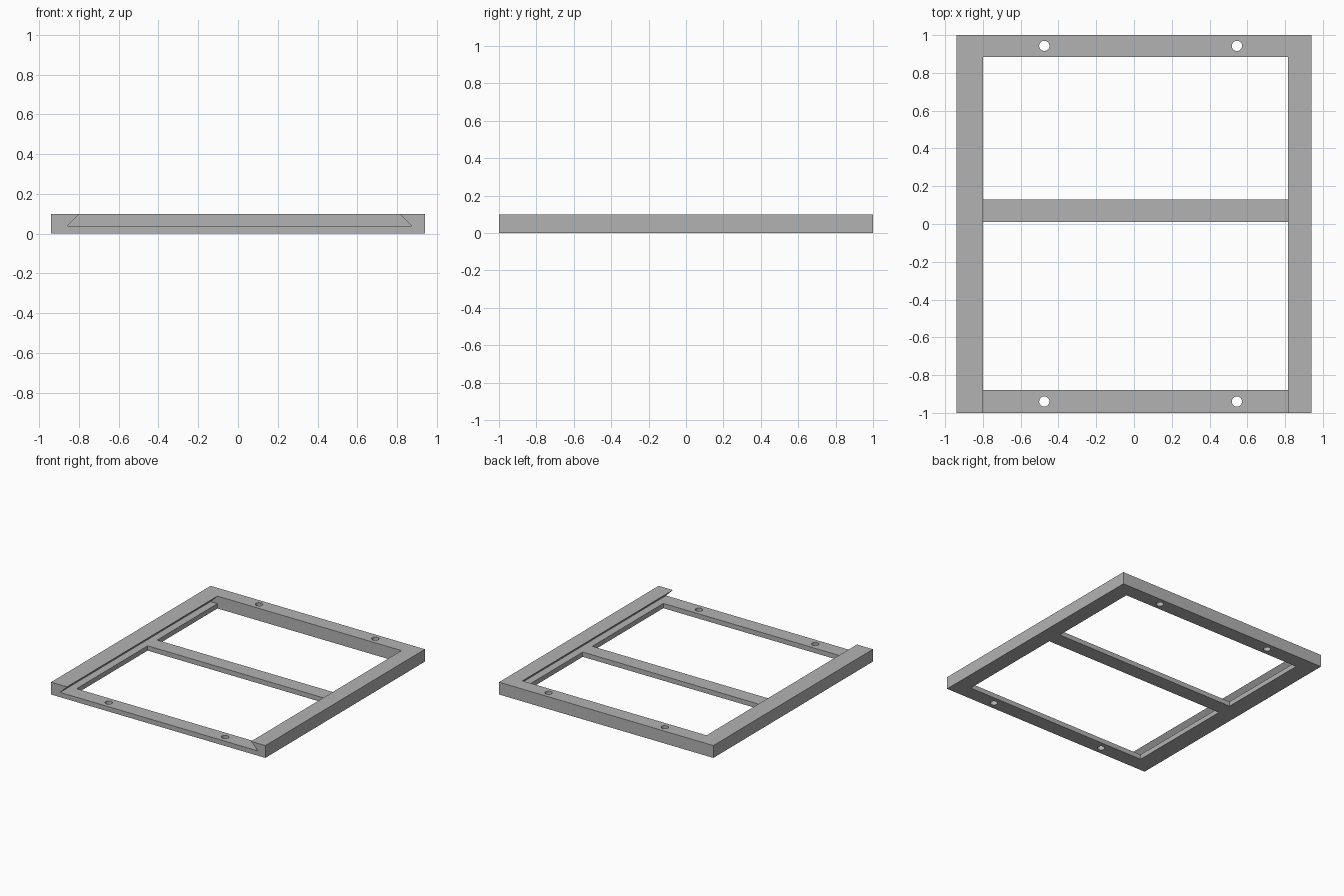
import bpy
import bmesh

cube = bpy.data.objects.get("Cube")
if cube:
    bpy.data.objects.remove(cube, do_unlink=True)

HALF_X, HALF_Y = 0.94, 1.0
HEIGHT, FLOOR = 0.098, 0.038       # full frame height, groove floor height
LEFT, RIGHT = -0.80, 0.815         # opening and groove mouth
UNDERCUT = 0.06
BACK_INNER, FRONT_INNER = 0.885, -0.88
HOLE_X, HOLE_R = (-0.475, 0.545), 0.027

grey = bpy.data.materials.new("plain grey")
grey.use_nodes = True
colour = (0.45, 0.45, 0.45, 1)
grey.diffuse_color = colour
grey.node_tree.nodes["Principled BSDF"].inputs["Base Color"].default_value = colour


def extrude_profile(name, points, y0, y1):
    """Extrude a closed x-z profile along y."""
    bm = bmesh.new()
    face = bm.faces.new([bm.verts.new((x, y0, z)) for x, z in points])
    ext = bmesh.ops.extrude_face_region(bm, geom=[face])
    moved = [v for v in ext["geom"] if isinstance(v, bmesh.types.BMVert)]
    bmesh.ops.translate(bm, verts=moved, vec=(0, y1 - y0, 0))
    bmesh.ops.recalc_face_normals(bm, faces=bm.faces)
    mesh = bpy.data.meshes.new(name)
    bm.to_mesh(mesh)
    bm.free()
    mesh.materials.append(grey)
    obj = bpy.data.objects.new(name, mesh)
    bpy.context.collection.objects.link(obj)
    return obj


def bar(name, x0, x1, y0, y1, top):
    return extrude_profile(name, [(x0, 0), (x1, 0), (x1, top), (x0, top)], y0, y1)


def rail(name, outer, inner, side):
    """Side rail with an undercut groove above its inner ledge."""
    deep = inner + side * UNDERCUT
    profile = [(outer, 0), (inner, 0), (inner, FLOOR),
               (deep, FLOOR), (inner, HEIGHT), (outer, HEIGHT)]
    return extrude_profile(name, profile, -HALF_Y, BACK_INNER)


def drill(obj, y):
    """Cut the round screw holes through a bar."""
    for i, x in enumerate(HOLE_X):
        bpy.ops.mesh.primitive_cylinder_add(vertices=32, radius=HOLE_R, depth=1,
                                            location=(x, y, 0))
        cutter = bpy.context.object
        cutter.name = f"{obj.name}_hole_cutter_{i}"
        cutter.data.materials.append(grey)
        cutter.hide_render = True
        cutter.hide_set(True)
        cutter.display_type = 'WIRE'
        mod = obj.modifiers.new(f"hole_{i}", 'BOOLEAN')
        mod.operation = 'DIFFERENCE'
        mod.solver = 'EXACT'
        mod.object = cutter
        bpy.context.view_layer.objects.active = obj
        with bpy.context.temp_override(object=obj, active_object=obj):
            bpy.ops.object.modifier_apply(modifier=mod.name)
        bpy.data.objects.remove(cutter, do_unlink=True)


# Side rails
rail("right_rail", -HALF_X, LEFT, -1)
rail("left_rail", HALF_X, RIGHT, 1)

# Cross members
back_bar = bar("back_bar", -HALF_X, HALF_X, BACK_INNER, HALF_Y, HEIGHT)
front_bar = bar("front_bar", LEFT, RIGHT, -HALF_Y, FRONT_INNER, FLOOR)
bar("middle_bar", LEFT, RIGHT, 0.01, 0.13, FLOOR)

# Screw holes
drill(back_bar, 0.943)
drill(front_bar, -0.94)
